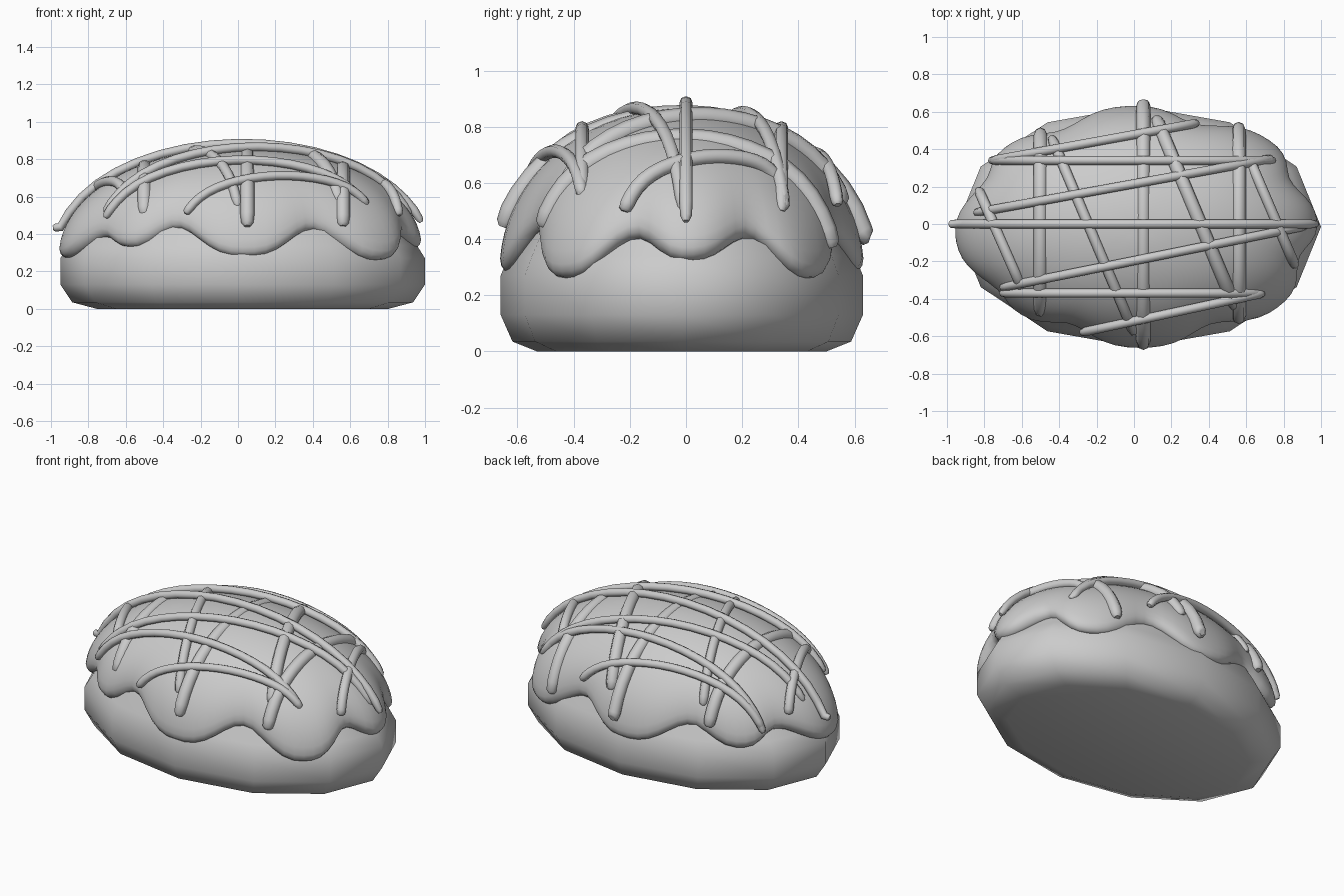
import bpy, bmesh
from math import sin, cos, pi, radians, sqrt

if "Cube" in bpy.data.objects:
    bpy.data.objects.remove(bpy.data.objects["Cube"])

grey = bpy.data.materials.new("plain_grey")
grey.use_nodes = True
grey.diffuse_color = (0.6, 0.6, 0.6, 1)
grey.node_tree.nodes["Principled BSDF"].inputs["Base Color"].default_value = (0.6, 0.6, 0.6, 1)

CX, CY, RX, RY = 0.025, -0.015, 0.975, 0.645


def finish(obj, angle):
    obj.data.materials.append(grey)
    bpy.ops.object.select_all(action="DESELECT")
    obj.select_set(True)
    bpy.context.view_layer.objects.active = obj
    bpy.ops.object.shade_smooth_by_angle(angle=radians(angle))


def loft(name, rings, angle, close_bottom):
    """Skin closed rings, top to bottom, with a cap on the first one."""
    bm = bmesh.new()
    loops = [[bm.verts.new(p) for p in ring] for ring in rings]
    n = len(loops[0])
    for a, b in zip(loops, loops[1:]):
        for i in range(n):
            j = (i + 1) % n
            bm.faces.new((a[i], b[i], b[j], a[j]))
    bm.faces.new(loops[0])
    if close_bottom:
        bm.faces.new(loops[-1][::-1])
    bmesh.ops.recalc_face_normals(bm, faces=bm.faces)
    mesh = bpy.data.meshes.new(name)
    bm.to_mesh(mesh)
    bm.free()
    obj = bpy.data.objects.new(name, mesh)
    bpy.context.collection.objects.link(obj)
    finish(obj, angle)


def oval(t, r, z):
    return (CX + RX * r * cos(t), CY + RY * r * sin(t), z)


# Bun: coarse twelve-sided oval loaf
profile = [(0.3, 0.78), (0.62, 0.68), (0.82, 0.53), (0.9, 0.41), (0.955, 0.34),
           (1, 0.27), (1, 0.13), (0.935, 0.035), (0.8, 0)]
loft("bun", [[oval(i * pi / 6, r, z) for i in range(12)] for r, z in profile], 60, True)

# Icing: dome whose hem hangs in lobes, as angle and height, lobe and dip by turns
HEM = [(2, .32), (24, .40), (46, .26), (70, .41), (92, .28), (118, .41), (137, .31),
       (155, .39), (187, .27), (215, .38), (229, .33), (245, .43), (271, .28),
       (296, .42), (319, .26), (344, .40), (362, .32)]


def hem(deg):
    if deg < HEM[0][0]:
        deg += 360
    for k in range(len(HEM) - 1):
        # Measure from the lobe, so lobes stay broad and dips narrow
        (a, low), (b, high) = (HEM[k], HEM[k + 1]) if k % 2 == 0 else (HEM[k + 1], HEM[k])
        if min(a, b) <= deg <= max(a, b):
            return low + (high - low) * ((1 - cos(pi * (deg - a) / (b - a))) / 2) ** 1.35


def dome(z):
    return sqrt(max(0, 1 - (max(z - 0.3, 0) / 0.565) ** 2))


SEG, ROWS = 96, 18
rings = []
for k in range(1, ROWS + 1):
    ring = []
    for i in range(SEG):
        t = 2 * pi * i / SEG
        low = hem(360 * i / SEG) + 0.05
        f = k / ROWS
        z = 0.865 - (0.865 - low) * (1 - cos(f * pi / 2)) ** 0.95
        tuck = 1 - 0.45 * (low - 0.34) * f ** 4
        ring.append(oval(t, dome(z) * tuck, z))
    rings.append(ring)
for a in (30, 60, 90, 125):
    ring = []
    for i in range(SEG):
        low = hem(360 * i / SEG) + 0.05
        r = dome(low) * (1 - 0.45 * (low - 0.34)) - 0.05 * (1 - cos(radians(a)))
        ring.append(oval(2 * pi * i / SEG, r, low - 0.05 * sin(radians(a))))
    rings.append(ring)
loft("icing", rings, 80, False)


# Drizzle: straight strands draped over the dome, drooping toward both ends
def strand(name, a, b, radius, sink, droop):
    curve = bpy.data.curves.new(name, "CURVE")
    curve.dimensions = "3D"
    curve.bevel_depth = radius
    curve.bevel_resolution = 2
    curve.use_fill_caps = True
    spline = curve.splines.new("POLY")
    n = 22
    spline.points.add(n)
    for i, p in enumerate(spline.points):
        f = (1 - cos(pi * i / n)) / 2
        x, y = (a[j] + (b[j] - a[j]) * f for j in (0, 1))
        q = ((x - CX) / 1.0) ** 2 + ((y - CY) / 0.67) ** 2
        z = 0.3 + (0.585 - sink) * sqrt(max(0.06, 1 - q))
        p.co = (x, y, z - droop * abs(2 * f - 1) ** 8, 1)
        p.radius = {0: 0.45, 1: 0.85, n - 1: 0.85, n: 0.45}.get(i, 1)
    obj = bpy.data.objects.new(name, curve)
    bpy.context.collection.objects.link(obj)
    bpy.ops.object.select_all(action="DESELECT")
    obj.select_set(True)
    bpy.context.view_layer.objects.active = obj
    bpy.ops.object.convert(target="MESH")
    finish(bpy.context.object, 60)


# Lengthwise zigzag
zigzag = [((.34, .54), (-.76, .34), .05), ((-.77, .34), (.75, .34), .06),
          ((.74, .35), (-.85, .06), .05), ((-.99, 0), (.98, 0), .01),
          ((.92, -.01), (-.71, -.34), .06), ((-.71, -.37), (.69, -.37), .06),
          ((.69, -.37), (-.28, -.58), .05)]
for i, (a, b, droop) in enumerate(zigzag):
    strand(f"long_drizzle_{i + 1}", a, b, 0.024, 0, droop)

# Crosswise strands, half sunk at the crown
for i, (x, y0, y1) in enumerate([(-.5, .49, -.47), (.05, .655, -.65), (.56, .52, -.51)]):
    strand(f"cross_drizzle_{i + 1}", (x, y0), (x, y1), 0.038, 0.045, 0.08 if x != .05 else 0.03)

# Slanted strands joining the crosswise ones
slanted = [((-.44, .46), (0, -.58), .028), ((.12, .56), (.54, -.44), .036),
           ((.62, .34), (.86, -.22), .028), ((-.83, .18), (-.6, -.34), .028)]
for i, (a, b, r) in enumerate(slanted):
    strand(f"slanted_drizzle_{i + 1}", a, b, r, 0.02, 0.06)
